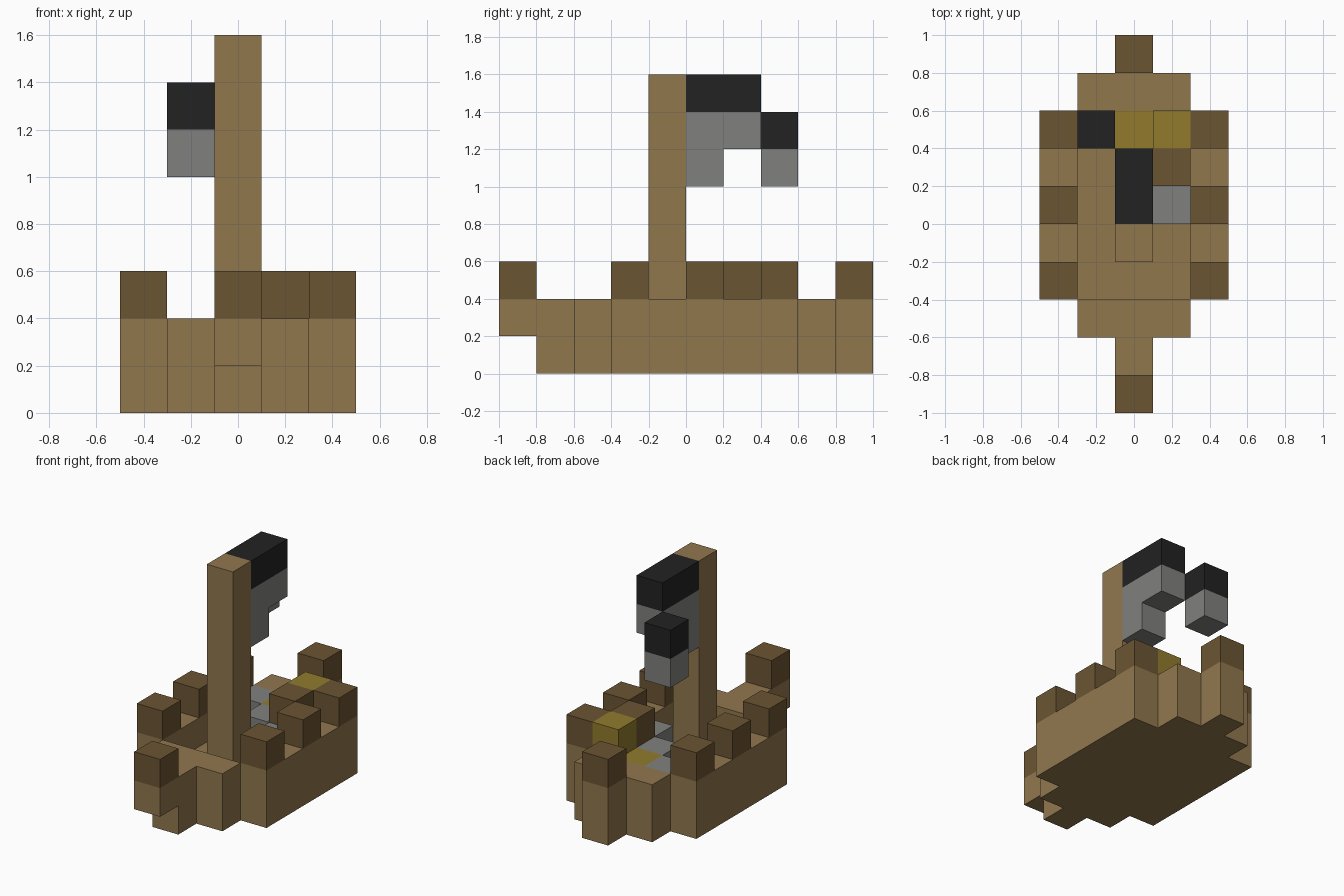
import bpy
import bmesh
from mathutils import Matrix, Vector

cube = bpy.data.objects.get("Cube")
if cube:
    bpy.data.objects.remove(cube, do_unlink=True)

U = 0.2  # block size


def material(name, rgb):
    m = bpy.data.materials.new(name)
    m.use_nodes = True
    color = (*rgb, 1)
    m.diffuse_color = color
    bsdf = next(n for n in m.node_tree.nodes if n.type == 'BSDF_PRINCIPLED')
    bsdf.inputs["Base Color"].default_value = color
    bsdf.inputs["Roughness"].default_value = 0.9
    return m


TAN = material("tan wood", (0.283, 0.184, 0.076))
BROWN = material("dark wood", (0.147, 0.091, 0.033))
BLACK = material("black cloth", (0.016, 0.016, 0.016))
GREY = material("grey", (0.216, 0.216, 0.209))
GOLD = material("gold", (0.287, 0.198, 0.027))


def blocks(name, mat, *boxes):
    """Each box: centre column x, first row y, first layer z, then its size, in blocks."""
    bm = bmesh.new()
    for x, y, z, w, d, h in boxes:
        centre = Vector((x, y + d / 2, z + h / 2)) * U
        size = Matrix.Diagonal((w * U, d * U, h * U, 1))
        bmesh.ops.create_cube(bm, size=1, matrix=Matrix.Translation(centre) @ size)
    mesh = bpy.data.meshes.new(name)
    bm.to_mesh(mesh)
    bm.free()
    mesh.materials.append(mat)
    ob = bpy.data.objects.new(name, mesh)
    bpy.context.collection.objects.link(ob)
    return ob


# Hull: floor, side walls, stepped bow and stern
blocks("hull_floor", TAN, (0, -2, 0, 3, 5, 1))
for side, name in ((-1, "right"), (1, "left")):
    blocks(name + "_wall", TAN, (2 * side, -2, 0, 1, 5, 2))
    for i, y in enumerate((-2, 0, 2)):
        blocks(f"{name}_bulwark_{i + 1}", BROWN, (2 * side, y, 2, 1, 1, 1))
blocks("bow", TAN, (0, -3, 0, 3, 1, 2), (0, -4, 0, 1, 1, 2), (0, -5, 1, 1, 1, 1))
blocks("bow_post", BROWN, (0, -5, 2, 1, 1, 1))
blocks("stern", TAN, (0, 3, 0, 3, 1, 2), (0, 4, 0, 1, 1, 2))
blocks("stern_post", BROWN, (0, 4, 2, 1, 1, 1))

# Mast and waving flag
blocks("mast", TAN, (0, -1, 1, 1, 1, 7))
blocks("flag_top", BLACK, (0, 0, 7, 1, 2, 1), (-1, 2, 6, 1, 1, 1))
blocks("flag_bottom", GREY, (0, 0, 6, 1, 2, 1), (0, 0, 5, 1, 1, 1), (-1, 2, 5, 1, 1, 1))

# Cargo heaped in the stern corner
blocks("crate", BROWN, (1, 1, 1, 1, 1, 2))
blocks("gold_heap", GOLD, (1, 2, 1, 1, 1, 2), (0, 2, 1, 1, 1, 1))
blocks("grey_cargo", GREY, *[(x, 1 - x, 1, 1, 1, 1) for x in (-1, 0, 1)])
